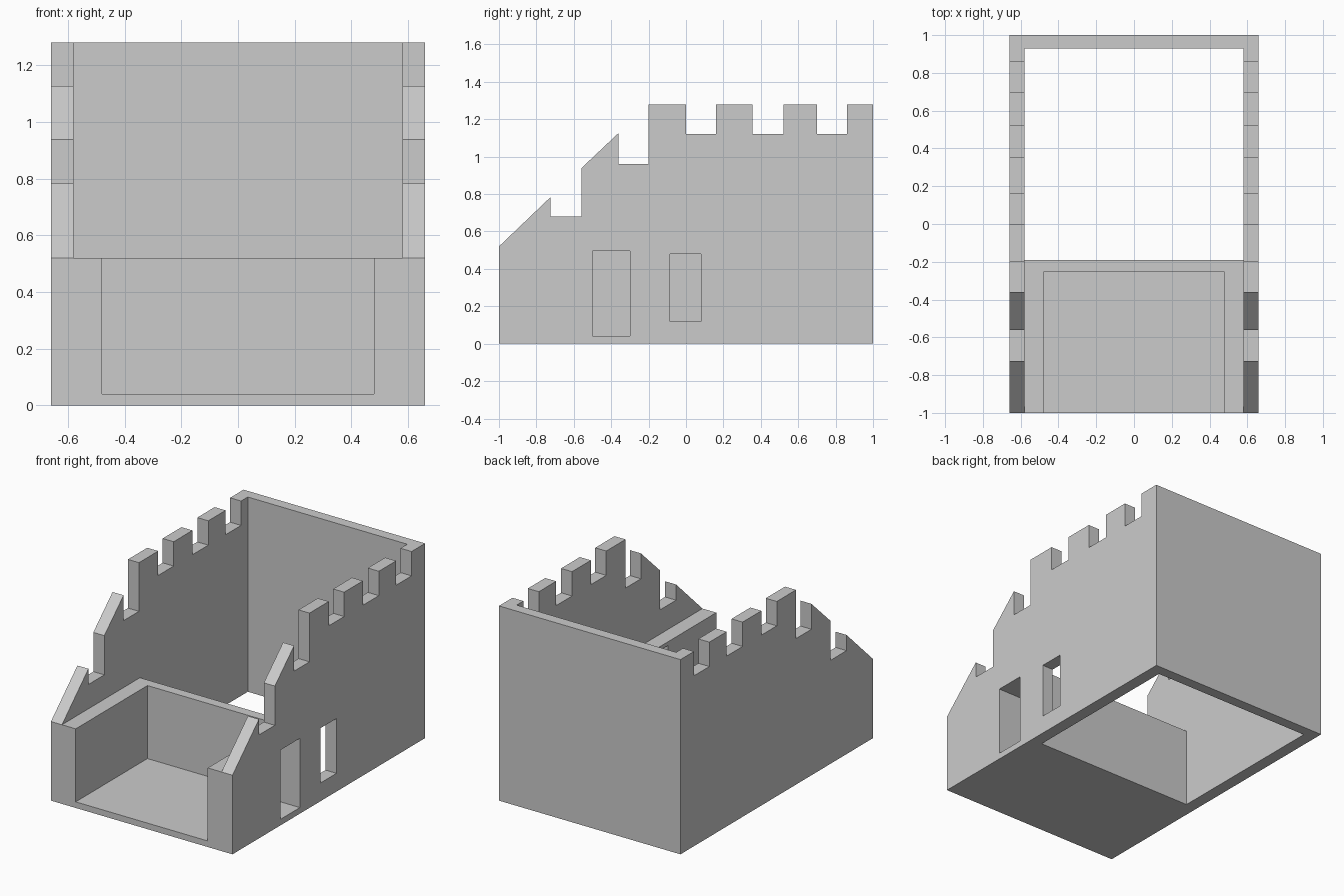
import bpy
import bmesh
from mathutils import Vector

if "Cube" in bpy.data.objects:
    bpy.data.objects.remove(bpy.data.objects["Cube"])

# One plain stone colour
stone = bpy.data.materials.new("stone_grey")
stone.use_nodes = True
grey = (0.6, 0.6, 0.6, 1)
stone.diffuse_color = grey
stone.node_tree.nodes["Principled BSDF"].inputs["Base Color"].default_value = grey

HALF_WIDTH, WALL_INNER, ROOM_INNER = 0.66, 0.58, 0.48
FLOOR, LEDGE, TOP = 0.04, 0.52, 1.28
ROOM_BACK, BLOCK_BACK = -0.255, -0.19


def extrude_profile(name, points, x0, x1):
    """Extrude a closed (y, z) outline from x0 to x1."""
    bm = bmesh.new()
    face = bm.faces.new([bm.verts.new((x0, y, z)) for y, z in points])
    out = bmesh.ops.extrude_face_region(bm, geom=[face])["geom"]
    verts = [v for v in out if isinstance(v, bmesh.types.BMVert)]
    bmesh.ops.translate(bm, verts=verts, vec=Vector((x1 - x0, 0, 0)))
    bmesh.ops.recalc_face_normals(bm, faces=bm.faces)
    mesh = bpy.data.meshes.new(name)
    bm.to_mesh(mesh)
    bm.free()
    mesh.materials.append(stone)
    obj = bpy.data.objects.new(name, mesh)
    bpy.context.collection.objects.link(obj)
    return obj


def box(name, x0, x1, y0, y1, z0, z1):
    return extrude_profile(name, [(y0, z0), (y1, z0), (y1, z1), (y0, z1)], x0, x1)


def cut(obj, cutter):
    """Subtract the cutter, then discard it."""
    cutter.hide_render = True
    mod = obj.modifiers.new("opening", 'BOOLEAN')
    mod.operation = 'DIFFERENCE'
    mod.solver = 'EXACT'
    mod.object = cutter
    bpy.context.view_layer.objects.active = obj
    bpy.ops.object.modifier_apply(modifier=mod.name)
    bpy.data.objects.remove(cutter)


# Side wall outline: ramp at the front, then battlements with gaps
outline = [(-1, 0), (1, 0), (1, TOP)]
for gap_back, gap_front in [(0.86, 0.70), (0.52, 0.355), (0.16, 0.0)]:
    outline += [(gap_back, TOP), (gap_back, 1.12), (gap_front, 1.12), (gap_front, TOP)]
outline += [(-0.2, TOP), (-0.2, 0.96), (-0.36, 0.96), (-0.36, 1.127), (-0.56, 0.938),
            (-0.56, 0.68), (-0.725, 0.68), (-0.725, 0.783), (-1, LEDGE)]

right_wall = extrude_profile("right_wall", outline, -HALF_WIDTH, -WALL_INNER)
left_wall = extrude_profile("left_wall", outline, WALL_INNER, HALF_WIDTH)

# Doorway and window go through the left wall only
cut(left_wall, box("doorway_cutter", 0.5, 0.7, -0.5, -0.3, FLOOR, 0.495))
cut(left_wall, box("window_cutter", 0.5, 0.7, -0.085, 0.08, 0.12, 0.48))

# Back wall
box("back_wall", -WALL_INNER, WALL_INNER, 0.93, 1, 0, TOP)

# Front room: floor, partition and two thick ledges
box("room_floor", -WALL_INNER, WALL_INNER, -1, BLOCK_BACK, 0, FLOOR)
box("room_partition", -WALL_INNER, WALL_INNER, ROOM_BACK, BLOCK_BACK, FLOOR, LEDGE)
box("right_ledge", -WALL_INNER, -ROOM_INNER, -1, ROOM_BACK, FLOOR, LEDGE)
ledge_outline = [(-1, FLOOR), (-0.5, FLOOR), (-0.5, 0.495), (-0.3, 0.495), (-0.3, FLOOR),
                 (ROOM_BACK, FLOOR), (ROOM_BACK, LEDGE), (-1, LEDGE)]
extrude_profile("left_ledge", ledge_outline, ROOM_INNER, WALL_INNER)
